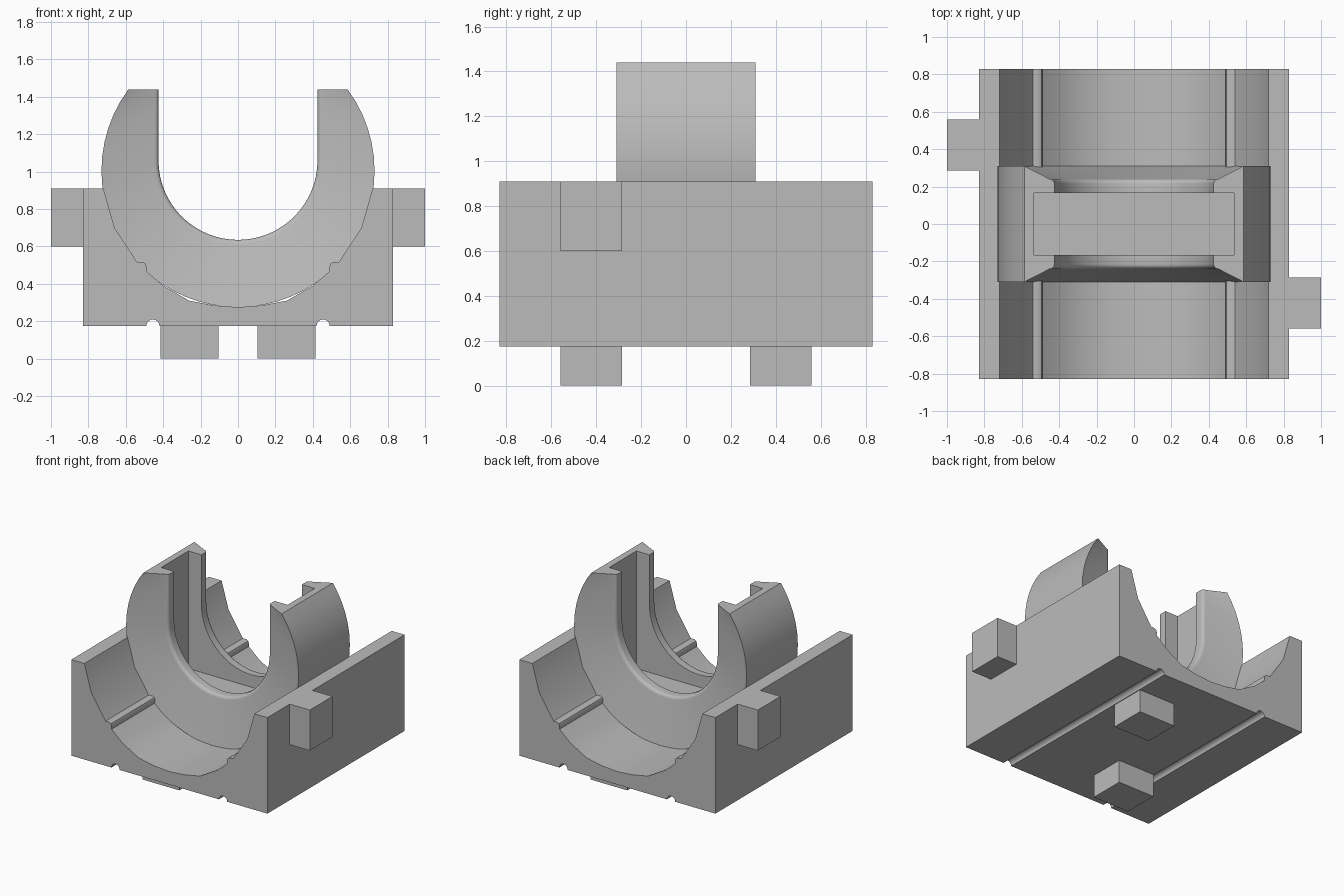
import bpy, bmesh
from math import sin, cos, pi, asin, radians

cube = bpy.data.objects.get("Cube")
if cube:
    bpy.data.objects.remove(cube, do_unlink=True)

grey = bpy.data.materials.new("plain grey")
grey.use_nodes = True
grey.diffuse_color = (0.5, 0.5, 0.5, 1)
grey.node_tree.nodes["Principled BSDF"].inputs["Base Color"].default_value = (0.5, 0.5, 0.5, 1)


def finish(name, bm):
    bmesh.ops.recalc_face_normals(bm, faces=bm.faces)
    mesh = bpy.data.meshes.new(name)
    bm.to_mesh(mesh)
    bm.free()
    mesh.materials.append(grey)
    obj = bpy.data.objects.new(name, mesh)
    bpy.context.collection.objects.link(obj)
    return obj


def box(name, x, y, z):
    bm = bmesh.new()
    bmesh.ops.create_cube(bm, size=1)
    for v in bm.verts:
        for i, (lo, hi) in enumerate((x, y, z)):
            v.co[i] = hi if v.co[i] > 0 else lo
    return finish(name, bm)


def activate(obj):
    bpy.ops.object.select_all(action="DESELECT")
    obj.select_set(True)
    bpy.context.view_layer.objects.active = obj


def smooth(obj):
    activate(obj)
    bpy.ops.object.shade_smooth_by_angle(angle=radians(32))


# Base block: half profile with trough, rib and underside groove, mirrored and extruded
half = [(0, 0.275), (0.13, 0.285), (0.26, 0.31), (0.40, 0.39), (0.49, 0.468),
        (0.488, 0.49), (0.495, 0.508), (0.51, 0.517), (0.54, 0.517),
        (0.66, 0.70), (0.72, 0.91), (0.83, 0.91), (0.83, 0.175)]
half += [(0.455 + 0.035 * cos(pi * i / 8), 0.175 + 0.035 * sin(pi * i / 8)) for i in range(9)]
profile = half + [(-x, z) for x, z in reversed(half[1:])]
bm = bmesh.new()
face = bm.faces.new([bm.verts.new((x, -0.83, z)) for x, z in profile])
ext = bmesh.ops.extrude_face_region(bm, geom=[face])
for v in ext["geom"]:
    if isinstance(v, bmesh.types.BMVert):
        v.co.y = 0.83
smooth(finish("base_block", bm))

# Cradle ring: lofted between a round outer edge and a U-shaped opening
TOP, OUT_R, OUT_Z, IN_R, IN_Z = 1.44, 0.73, 1.005, 0.425, 1.06
a_max = asin((TOP - OUT_Z) / OUT_R)
right = [a_max * (1 - i / 6) for i in range(6)]
angles = right + [-pi * i / 32 for i in range(33)] + [-pi - a for a in reversed(right)]


def outer(a):
    return OUT_R * cos(a), OUT_Z + OUT_R * sin(a)


def inner(a, offset):
    r = IN_R + offset
    if sin(a) > 1e-6:
        return (r if cos(a) > 0 else -r), IN_Z + (TOP - IN_Z) * sin(a) / sin(a_max)
    return r * cos(a), IN_Z + r * sin(a)


FILLET, LIP = 0.025, 0.24
section = [(None, -0.31)]
section += [(FILLET * (1 - sin(t)), -LIP + FILLET * (1 - cos(t)))
            for t in (pi / 2 * i / 4 for i in range(5))]
section += [(o, -y) for o, y in reversed(section)]

bm = bmesh.new()
rows = []
for a in angles:
    row = []
    for offset, y in section:
        x, z = outer(a) if offset is None else inner(a, offset)
        row.append(bm.verts.new((x, y, z)))
    rows.append(row)
n = len(section)
for r0, r1 in zip(rows, rows[1:]):
    for j in range(n):
        k = (j + 1) % n
        bm.faces.new((r0[j], r0[k], r1[k], r1[j]))
bm.faces.new(rows[0])
bm.faces.new(rows[-1])
ring = finish("cradle_ring", bm)

# Rectangular pocket in the middle of the ring
cutter = box("pocket_cutter", (-0.535, 0.535), (-0.165, 0.165), (0.54, 1.8))
cutter.hide_render = True
mod = ring.modifiers.new("pocket", "BOOLEAN")
mod.operation = "DIFFERENCE"
mod.solver = "EXACT"
mod.object = cutter
activate(ring)
bpy.ops.object.modifier_apply(modifier=mod.name)
bpy.data.objects.remove(cutter, do_unlink=True)
smooth(ring)

# Side lugs and bottom feet, placed diagonally opposite
near, far = 0.285, 0.56
box("left_lug", (0.83, 1.0), (-far, -near), (0.6, 0.91))
box("right_lug", (-1.0, -0.83), (near, far), (0.6, 0.91))
box("back_left_foot", (0.105, 0.415), (near, far), (0, 0.175))
box("front_right_foot", (-0.415, -0.105), (-far, -near), (0, 0.175))
